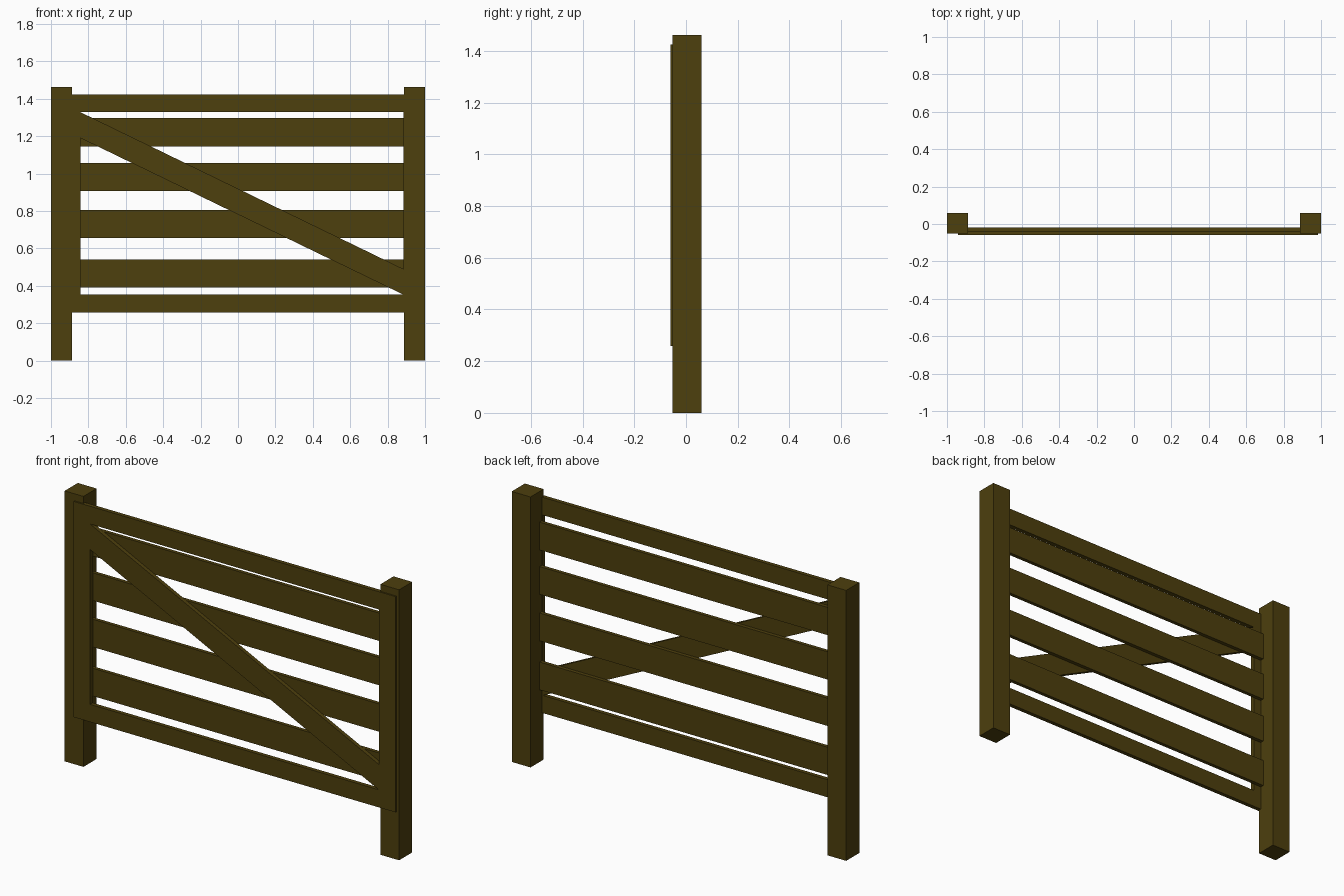
import bpy

if "Cube" in bpy.data.objects:
    bpy.data.objects.remove(bpy.data.objects["Cube"])

wood = bpy.data.materials.new("dark_wood")
wood.diffuse_color = (0.075, 0.05, 0.004, 1)
wood.use_nodes = True
wood.node_tree.nodes["Principled BSDF"].inputs["Base Color"].default_value = wood.diffuse_color


def box(name, x0, x1, y0, y1, z0, z1):
    bpy.ops.mesh.primitive_cube_add(
        size=1, location=((x0 + x1) / 2, (y0 + y1) / 2, (z0 + z1) / 2))
    ob = bpy.context.object
    ob.name = name
    ob.dimensions = (x1 - x0, y1 - y0, z1 - z0)
    bpy.ops.object.transform_apply(location=False, rotation=False, scale=True)
    ob.data.materials.append(wood)
    return ob


# Square gate posts
box("left_post", -1.0, -0.888, -0.052, 0.06, 0, 1.462)
box("right_post", 0.888, 1.0, -0.052, 0.06, 0, 1.462)

# Horizontal slats behind the frame
for i, z in enumerate((0.39, 0.655, 0.906, 1.146)):
    box(f"slat_{i + 1}", -0.94, 0.984, -0.038, -0.018, z, z + 0.15)

# Front frame: outer outline with two triangular openings that leave the brace
L, R, B, T = -0.842, 0.884, 0.353, 1.328
outlines = [
    [(-0.941, 0.258), (0.984, 0.258), (0.984, 1.424), (-0.941, 1.424)],
    [(L, T), (R, T), (R, 0.49)],
    [(L, 1.19), (R, B), (L, B)],
]
curve = bpy.data.curves.new("braced_frame", 'CURVE')
curve.dimensions = '2D'
curve.fill_mode = 'BOTH'
curve.extrude = 0.011
for pts in outlines:
    spline = curve.splines.new('POLY')
    spline.points.add(len(pts) - 1)
    for p, (x, z) in zip(spline.points, pts):
        p.co = (x, z, 0, 1)
    spline.use_cyclic_u = True
frame = bpy.data.objects.new("braced_frame", curve)
bpy.context.collection.objects.link(frame)
frame.rotation_euler.x = 1.5707963
frame.location.y = -0.049
bpy.ops.object.select_all(action='DESELECT')
frame.select_set(True)
bpy.context.view_layer.objects.active = frame
bpy.ops.object.convert(target='MESH')
frame = bpy.context.object
frame.data.materials.clear()
frame.data.materials.append(wood)
for poly in frame.data.polygons:
    poly.use_smooth = False
